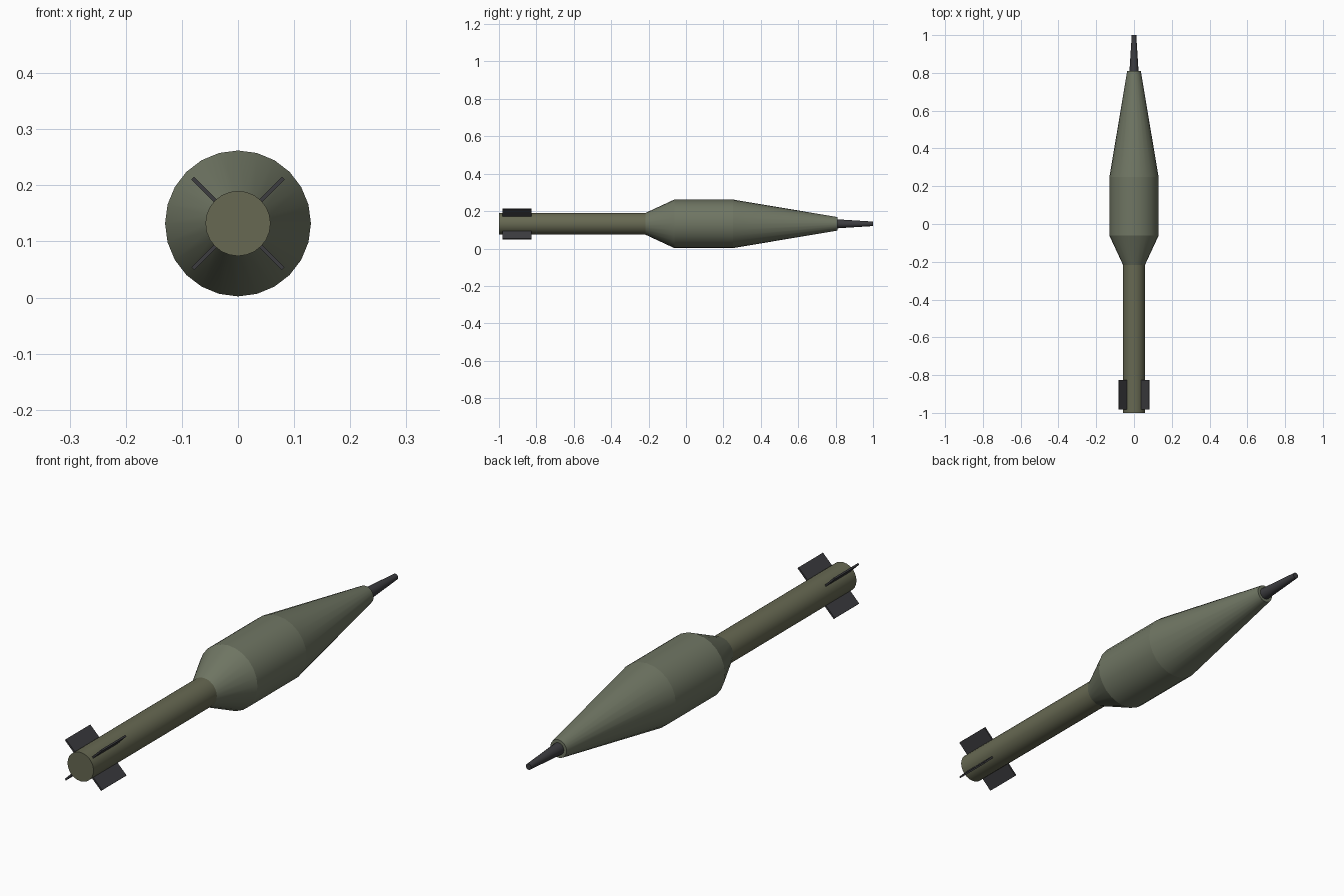
import bpy
from math import radians, sin, cos, pi
from mathutils import Vector

if "Cube" in bpy.data.objects:
    bpy.data.objects.remove(bpy.data.objects["Cube"])

AXIS_Z = 0.132


def material(name, rgb):
    m = bpy.data.materials.new(name)
    m.diffuse_color = (*rgb, 1)
    m.use_nodes = True
    m.node_tree.nodes["Principled BSDF"].inputs["Base Color"].default_value = m.diffuse_color
    return m


olive = material("olive", (0.16, 0.18, 0.125))
drab = material("drab", (0.135, 0.14, 0.085))
dark = material("dark_grey", (0.045, 0.045, 0.05))


def section(name, y0, y1, r0, r1, mat, sides=24):
    """Tapered round section along y, radius r0 at y0 and r1 at y1."""
    bpy.ops.mesh.primitive_cone_add(
        vertices=sides, radius1=r0, radius2=r1, depth=y1 - y0,
        location=(0, (y0 + y1) / 2, AXIS_Z), rotation=(radians(-90), 0, 0))
    ob = bpy.context.object
    ob.name = name
    ob.data.materials.append(mat)
    bpy.ops.object.shade_smooth_by_angle(angle=radians(30))
    return ob


# Body sections from tail to tip
section("tail_tube", -1.0, -0.215, 0.058, 0.058, drab)
section("rear_taper", -0.217, -0.062, 0.058, 0.13, olive)
section("main_body", -0.062, 0.25, 0.13, 0.13, olive)
section("nose_cone", 0.25, 0.81, 0.13, 0.036, olive)
section("nose_tip", 0.81, 1.0, 0.024, 0.012, dark, 16)

# Four diagonal tail fins
r_in, r_out = 0.04, 0.114
for i in range(4):
    a = pi / 4 + i * pi / 2
    r = (r_in + r_out) / 2
    bpy.ops.mesh.primitive_cube_add(
        size=1, location=(r * cos(a), -0.904, AXIS_Z + r * sin(a)),
        rotation=(0, -a, 0))
    fin = bpy.context.object
    fin.name = f"tail_fin_{i + 1}"
    fin.scale = Vector((r_out - r_in, 0.155, 0.007))
    fin.data.materials.append(dark)
